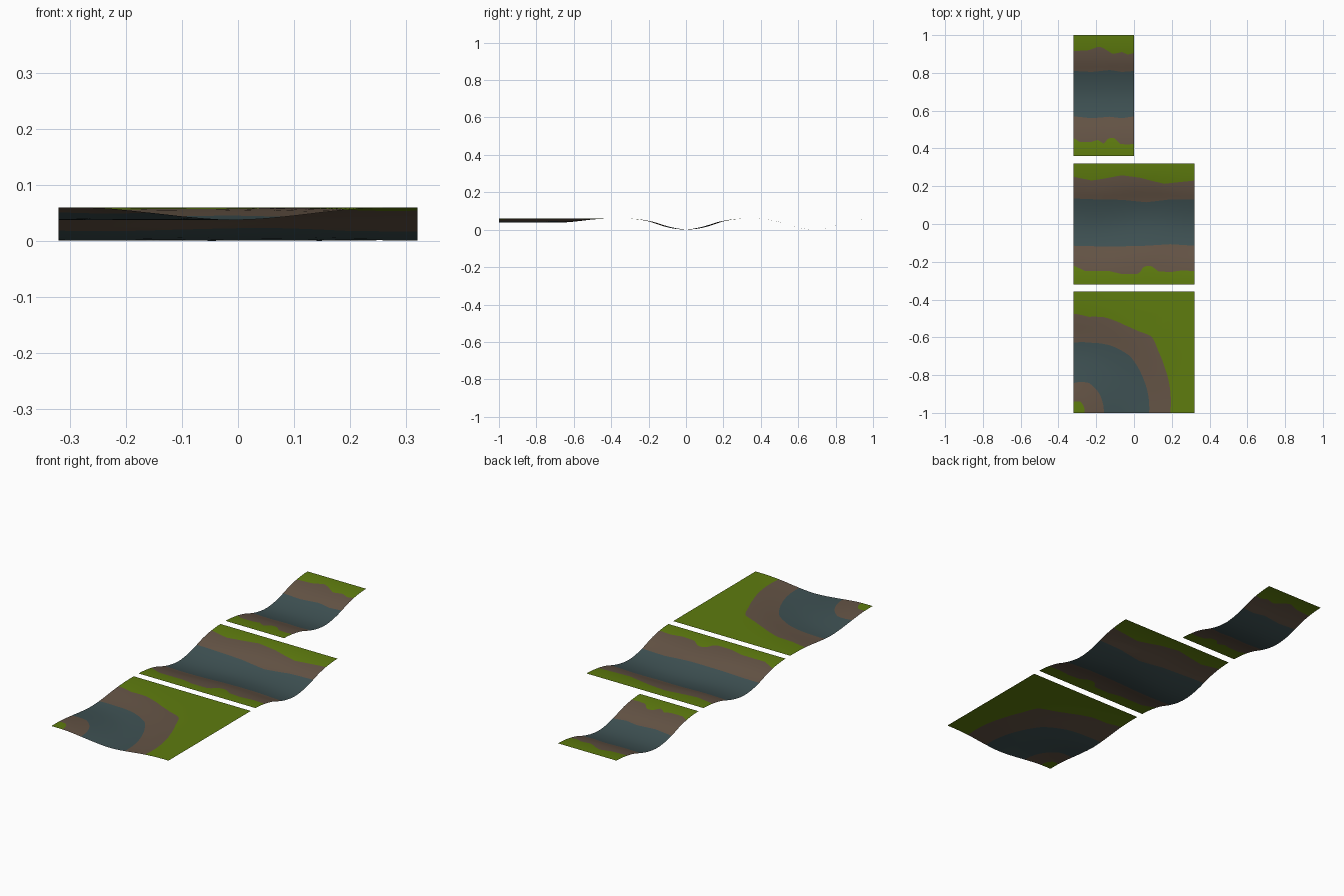
import bpy, bmesh, math

if "Cube" in bpy.data.objects:
    bpy.data.objects.remove(bpy.data.objects["Cube"])

# Three flat colours
def mat(name, rgb):
    m = bpy.data.materials.new(name)
    m.diffuse_color = (*rgb, 1)
    m.use_nodes = True
    m.node_tree.nodes["Principled BSDF"].inputs["Base Color"].default_value = m.diffuse_color
    return m

GREEN, BROWN, BLUE = 0, 1, 2
MATS = [mat("grass green", (0.112, 0.200, 0.0045)),
        mat("mud brown", (0.128, 0.088, 0.060)),
        mat("water blue", (0.049, 0.083, 0.087))]
BANDS = [GREEN, BROWN, BLUE, BROWN, GREEN]
ROWS = [4, 5, 8, 5, 4]

def lerp(points, x):
    """Piecewise linear curve through (x, y) points."""
    if x <= points[0][0]:
        return points[0][1]
    for (x0, y0), (x1, y1) in zip(points, points[1:]):
        if x <= x1:
            return y0 + (y1 - y0) * (x - x0) / (x1 - x0)
    return points[-1][1]

def smooth(points, x, r=0.03):
    """Rounded version of the same curve."""
    return sum(lerp(points, x + r * k / 3) for k in range(-3, 4)) / 7

def sheet(name, columns, edges, place):
    """Thin terrain sheet: one strip of faces per colour band,
    with the ragged band edges given as curves over u in 0..1."""
    bm = bmesh.new()
    grid, row_mats = [], []
    for band, n in zip(BANDS, ROWS):
        row_mats += [band] * n
    for i in range(columns + 1):
        u = i / columns
        e = [f(u) for f in edges]
        col = []
        for k, n in enumerate(ROWS):
            col += [e[k] + (e[k + 1] - e[k]) * j / n for j in range(n)]
        col.append(e[-1])
        grid.append([bm.verts.new(place(u, v)) for v in col])
    for i in range(columns):
        for j, m in enumerate(row_mats):
            f = bm.faces.new((grid[i][j], grid[i + 1][j],
                              grid[i + 1][j + 1], grid[i][j + 1]))
            f.material_index = m
            f.smooth = True
    bmesh.ops.remove_doubles(bm, verts=bm.verts, dist=1e-5)
    bm.normal_update()
    if sum(f.normal.z for f in bm.faces) < 0:
        bmesh.ops.reverse_faces(bm, faces=bm.faces)
    me = bpy.data.meshes.new(name)
    bm.to_mesh(me)
    bm.free()
    for m in MATS:
        me.materials.append(m)
    ob = bpy.data.objects.new(name, me)
    bpy.context.collection.objects.link(ob)
    return ob

def curve(*pts):
    return lambda u: lerp(pts, u)

# River bed cross-section, by distance from the middle of the stream
BED = [(0, 0.0), (0.06, 0.006), (0.12, 0.021), (0.18, 0.042),
       (0.24, 0.054), (0.30, 0.06), (0.4, 0.06)]

def bed(d):
    return smooth(BED, abs(d), 0.02)

# Straight river tile
def straight_place(u, v):
    fade = max(0, 1 - (v / 0.32) ** 2)
    return (-0.32 + 0.64 * u, v, bed(v + 0.012 * fade * math.sin(7 * u + 0.5)))

sheet("straight_river_tile", 40, [
    curve((0, -0.32)),
    curve((0, -0.22), (.05, -0.235), (.1, -0.25), (.3, -0.25), (.4, -0.265),
          (.54, -0.265), (.58, -0.225), (.64, -0.22), (.7, -0.25), (.8, -0.255),
          (.9, -0.245), (1, -0.25)),
    curve((0, -0.115), (.3, -0.12), (.6, -0.115), (.8, -0.107), (1, -0.115)),
    curve((0, 0.135), (.2, 0.13), (.4, 0.128), (.6, 0.115), (.8, 0.13), (1, 0.13)),
    curve((0, 0.25), (.15, 0.23), (.25, 0.24), (.4, 0.258), (.55, 0.245),
          (.65, 0.228), (.75, 0.213), (.85, 0.22), (1, 0.23)),
    curve((0, 0.32)),
], straight_place)

# Short river tile, half as long
def short_place(u, v):
    return (-0.32 + 0.32 * u, v, bed(v - 0.68))

sheet("short_river_tile", 30, [
    curve((0, 0.36)),
    curve((0, 0.455), (.1, 0.435), (.3, 0.435), (.4, 0.445), (.5, 0.425),
          (.58, 0.455), (.68, 0.455), (.76, 0.425), (.9, 0.42), (1, 0.425)),
    curve((0, 0.57), (.3, 0.56), (.6, 0.568), (.8, 0.56), (1, 0.57)),
    curve((0, 0.81), (.3, 0.805), (.6, 0.815), (.8, 0.805), (1, 0.81)),
    curve((0, 0.915), (.25, 0.92), (.42, 0.94), (.5, 0.93), (.65, 0.9),
          (.8, 0.91), (.9, 0.897), (1, 0.905)),
    curve((0, 1.0)),
], short_place)

# River bend tile: bands run around the front left corner
BEND = [(0, 0.06), (0.08, 0.0595), (0.16, 0.051), (0.24, 0.042), (0.31, 0.037),
        (0.36, 0.039), (0.42, 0.045), (0.5, 0.055), (0.58, 0.06), (1, 0.06)]

def bend_place(u, r):
    a = u * math.pi / 2
    return (-0.32 + r * math.cos(a), -1 + r * math.sin(a), smooth(BEND, r, 0.025))

def square_edge(u):
    a = u * math.pi / 2
    return 0.643 / max(math.cos(a), math.sin(a))

bend = sheet("river_bend_tile", 40, [
    curve((0, 0)),
    curve((0, 0.058), (.3, 0.063), (.65, 0.069), (1, 0.058)),
    curve((0, 0.16), (.2, 0.163), (.48, 0.172), (.7, 0.178), (1, 0.158)),
    curve((0, 0.40), (.12, 0.405), (.3, 0.412), (.5, 0.424), (.67, 0.408),
          (.85, 0.382), (1, 0.372)),
    curve((0, 0.512), (.15, 0.526), (.3, 0.54), (.4, 0.555), (.49, 0.58),
          (.58, 0.55), (.66, 0.538), (.8, 0.532), (.9, 0.515), (1, 0.525)),
    square_edge,
], bend_place)
for v in bend.data.vertices:  # keep the tile inside its square
    v.co.x = min(v.co.x, 0.32)
